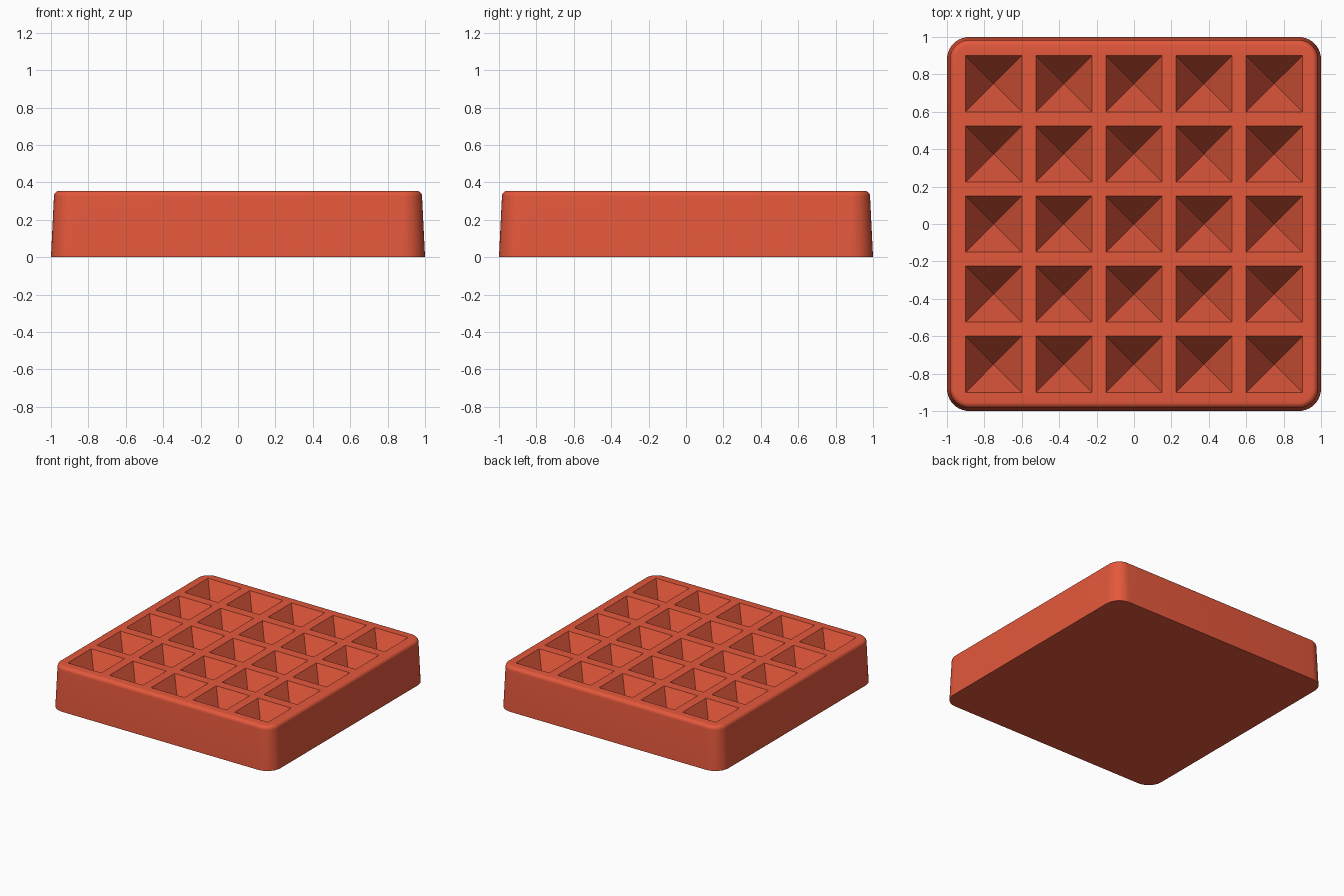
import bpy, bmesh
from math import sin, cos, pi, radians

old = bpy.data.objects.get("Cube")
if old:
    bpy.data.objects.remove(old, do_unlink=True)

CORNER = 0.12      # corner radius at the base
HEIGHT = 0.355
FILLET = 0.03      # rounded top edge
PITCH, PIT_HALF, PIT_DEPTH = 0.375, 0.15, 0.3
STEPS = 10

# One flat colour
red = bpy.data.materials.new("brick red")
red.use_nodes = True
colour = (0.775, 0.098, 0.045, 1)
red.diffuse_color = colour
red.node_tree.nodes["Principled BSDF"].inputs["Base Color"].default_value = colour

bm = bmesh.new()


def rounded_square(inset, z):
    """Ring of vertices around a square with rounded corners."""
    centre, radius = 1 - CORNER, CORNER - inset
    ring = []
    for quarter, (sx, sy) in enumerate([(1, 1), (-1, 1), (-1, -1), (1, -1)]):
        for i in range(STEPS + 1):
            a = (quarter + i / STEPS) * pi / 2
            ring.append(bm.verts.new((sx * centre + radius * cos(a),
                                      sy * centre + radius * sin(a), z)))
    return ring


def loop_pairs(ring):
    return list(zip(ring, ring[1:] + ring[:1]))


# Tapered wall and rounded top edge
profile = [(0, 0), (0.016, HEIGHT - FILLET)]
for i in range(1, 7):
    a = i / 6 * pi / 2
    profile.append((0.016 + FILLET * (1 - cos(a)), HEIGHT - FILLET * (1 - sin(a))))
rings = [rounded_square(*p) for p in profile]
for low, high in zip(rings, rings[1:]):
    for (a, b), (c, d) in zip(loop_pairs(low), loop_pairs(high)):
        bm.faces.new((a, b, d, c))

# Flat base
bm.faces.new(rings[0][::-1])

# Five by five pyramid pits
top_edges = [bm.edges.get(p) for p in loop_pairs(rings[-1])]
for col in range(-2, 3):
    for row in range(-2, 3):
        x, y = col * PITCH, row * PITCH
        rim = [bm.verts.new((x + sx * PIT_HALF, y + sy * PIT_HALF, HEIGHT))
               for sx, sy in [(1, 1), (-1, 1), (-1, -1), (1, -1)]]
        tip = bm.verts.new((x, y, HEIGHT - PIT_DEPTH))
        for a, b in loop_pairs(rim):
            bm.faces.new((a, b, tip))
            top_edges.append(bm.edges.get((a, b)))

# Top face around the pits
bmesh.ops.triangle_fill(bm, edges=top_edges, use_beauty=True, normal=(0, 0, 1))
bmesh.ops.recalc_face_normals(bm, faces=bm.faces)

mesh = bpy.data.meshes.new("pitted_tray")
bm.to_mesh(mesh)
bm.free()
mesh.materials.append(red)
tray = bpy.data.objects.new("pitted_tray", mesh)
bpy.context.collection.objects.link(tray)

# Smooth fillets, crisp pits
bpy.ops.object.select_all(action="DESELECT")
tray.select_set(True)
bpy.context.view_layer.objects.active = tray
bpy.ops.object.shade_smooth_by_angle(angle=radians(30))
